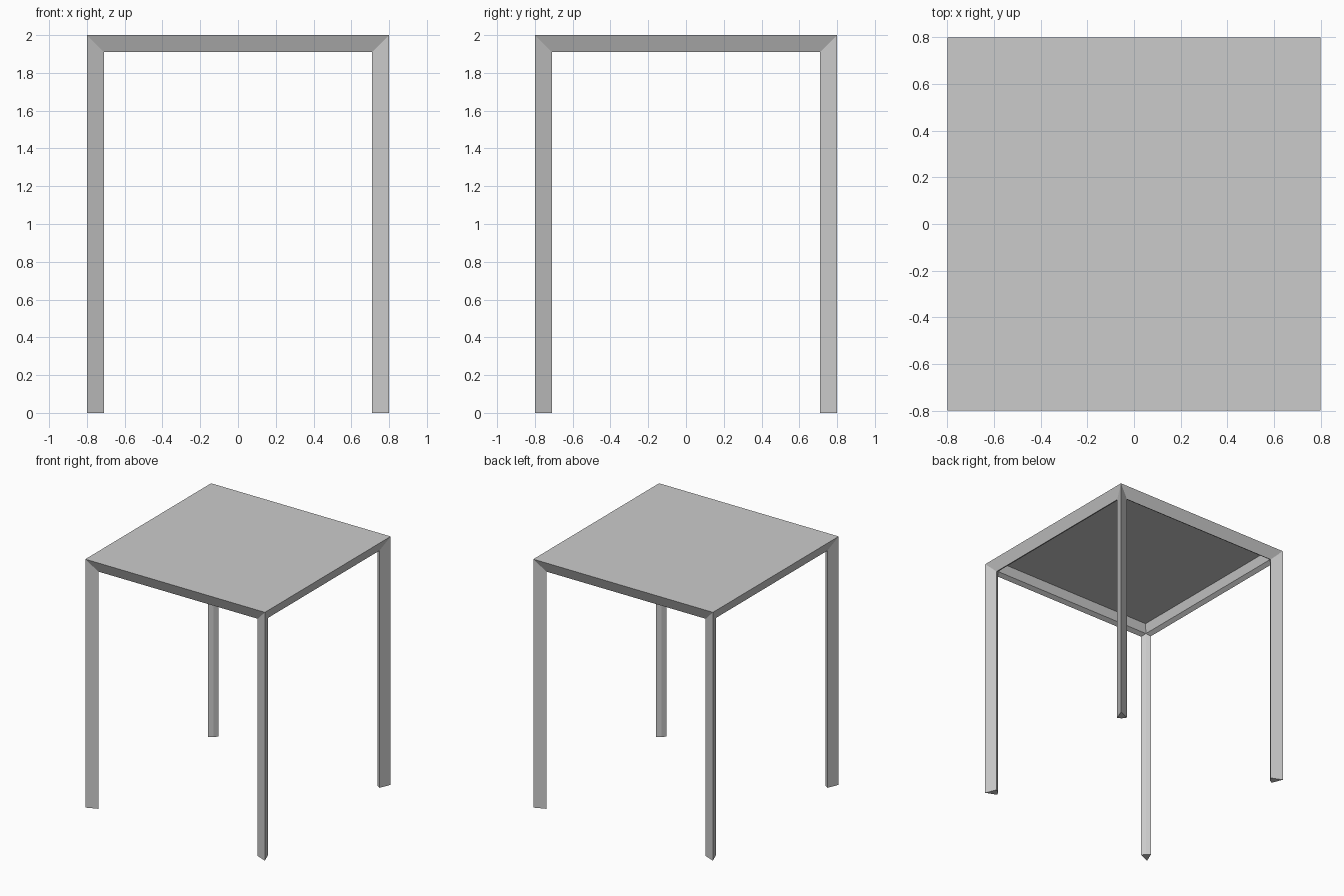
import bpy, bmesh

if "Cube" in bpy.data.objects:
    bpy.data.objects.remove(bpy.data.objects["Cube"])

H, Z = 0.8, 2.0          # half width, height

def finish(name, bm):
    bmesh.ops.recalc_face_normals(bm, faces=bm.faces)
    me = bpy.data.meshes.new(name)
    bm.to_mesh(me)
    bm.free()
    ob = bpy.data.objects.new(name, me)
    bpy.context.collection.objects.link(ob)
    return ob

# Mitred apron under the top: (inset, drop) profile swept round the square
RAIL = [(0, 0), (0.037, 0.09), (0.069, 0.069), (0.09, 0)]
CORNERS = [(1, 1), (-1, 1), (-1, -1), (1, -1)]
bm = bmesh.new()
rings = [[bm.verts.new((sx * (H - a), sy * (H - a), Z - d)) for sx, sy in CORNERS]
         for a, d in RAIL]
for r0, r1 in zip(rings, rings[1:]):
    for i in range(4):
        j = (i + 1) % 4
        bm.faces.new((r0[i], r0[j], r1[j], r1[i]))
# Flat table top closes the outer edge
bm.faces.new(rings[0])
bm.normal_update()
finish("table_top_and_apron", bm)

# Kite-section legs, sharp edge on the outer corner
LEG = [(0, 0), (0.09, 0.037), (0.069, 0.069), (0.037, 0.09)]
LEG_NAMES = ["back_right_leg", "back_left_leg", "front_left_leg", "front_right_leg"]
for name, (sx, sy) in zip(LEG_NAMES, CORNERS):
    bm = bmesh.new()
    base = bm.faces.new([bm.verts.new((sx * (H - a), sy * (H - b), 0)) for a, b in LEG])
    ext = bmesh.ops.extrude_face_region(bm, geom=[base], use_keep_orig=True)
    top = [v for v in ext["geom"] if isinstance(v, bmesh.types.BMVert)]
    bmesh.ops.translate(bm, verts=top, vec=(0, 0, Z - 0.001))
    finish(name, bm)
